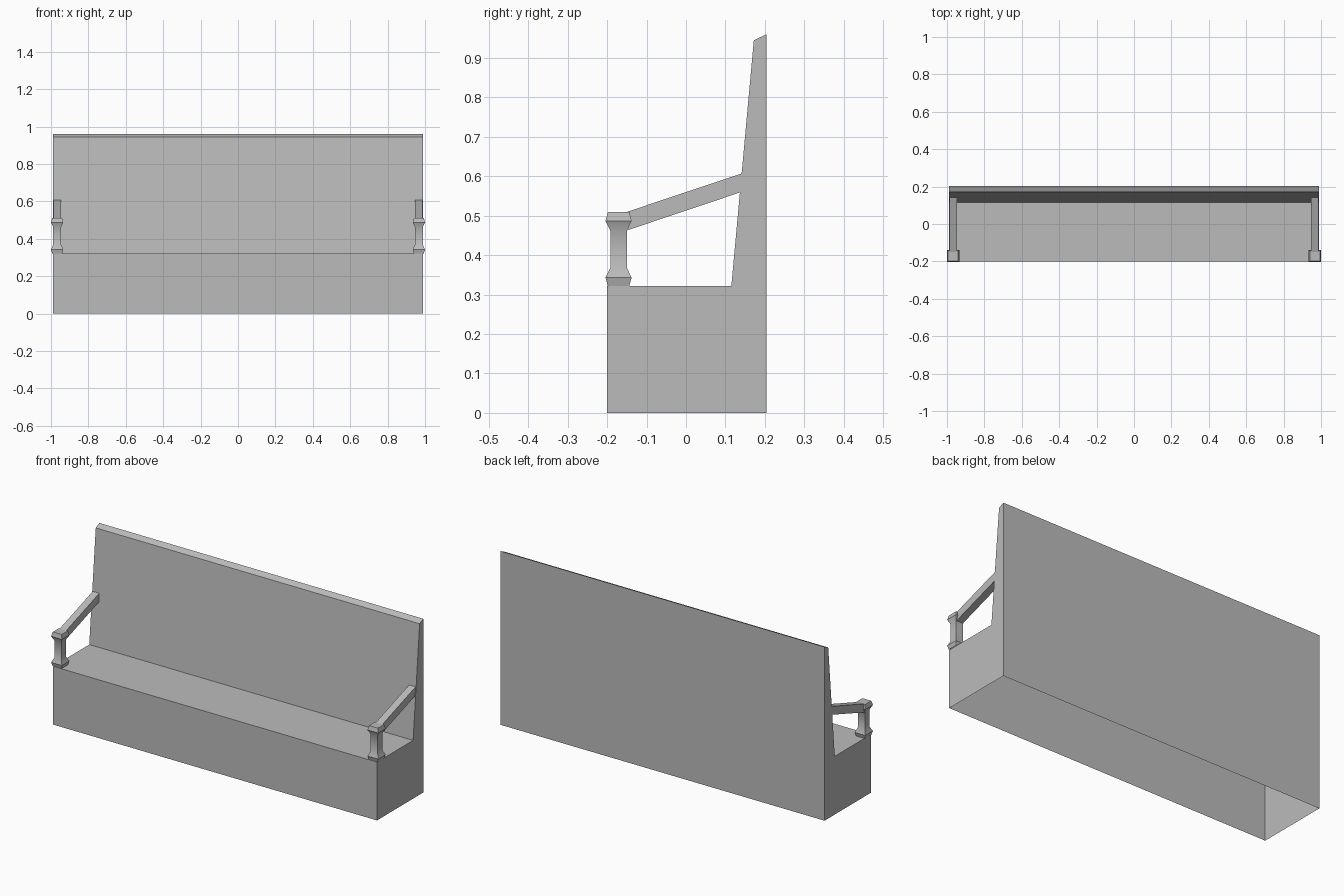
import bpy, bmesh

if "Cube" in bpy.data.objects:
    bpy.data.objects.remove(bpy.data.objects["Cube"])

grey = bpy.data.materials.new("stone grey")
grey.diffuse_color = (0.5, 0.5, 0.5, 1)
grey.use_nodes = True
grey.node_tree.nodes["Principled BSDF"].inputs["Base Color"].default_value = grey.diffuse_color


def make_object(name, bm):
    bmesh.ops.recalc_face_normals(bm, faces=bm.faces)
    mesh = bpy.data.meshes.new(name)
    bm.to_mesh(mesh)
    bm.free()
    mesh.materials.append(grey)
    obj = bpy.data.objects.new(name, mesh)
    bpy.context.collection.objects.link(obj)
    return obj


def extrude_profile(name, profile, x0, x1, open_bottom=False):
    """Extrude a (y, z) outline along x."""
    bm = bmesh.new()
    face = bm.faces.new([bm.verts.new((x0, y, z)) for y, z in profile])
    out = bmesh.ops.extrude_face_region(bm, geom=[face], use_keep_orig=True)
    moved = [v for v in out["geom"] if isinstance(v, bmesh.types.BMVert)]
    bmesh.ops.translate(bm, verts=moved, vec=(x1 - x0, 0, 0))
    bmesh.ops.recalc_face_normals(bm, faces=bm.faces)
    if open_bottom:
        low = [f for f in bm.faces if all(v.co.z < 1e-4 for v in f.verts)]
        bmesh.ops.delete(bm, geom=low, context="FACES")
    return make_object(name, bm)


def square_post(name, cx, cy, rows):
    """Stack square rings given as (half width, z) and cap the top."""
    bm = bmesh.new()
    rings = [[bm.verts.new((cx + sx * h, cy + sy * h, z))
              for sx, sy in ((-1, -1), (1, -1), (1, 1), (-1, 1))]
             for h, z in rows]
    for a, b in zip(rings, rings[1:]):
        for i in range(4):
            j = (i + 1) % 4
            bm.faces.new((a[i], a[j], b[j], b[i]))
    bm.faces.new(rings[-1])
    obj = make_object(name, bm)
    bpy.ops.object.select_all(action="DESELECT")
    obj.select_set(True)
    bpy.context.view_layer.objects.active = obj
    bpy.ops.object.shade_smooth_by_angle(angle=0.52)
    return obj


# Solid seat box and tapered backrest in one hollow body, open underneath
extrude_profile("bench_body",
                [(-0.2, 0), (0.204, 0), (0.204, 0.96), (0.172, 0.945),
                 (0.115, 0.322), (-0.2, 0.322)],
                -0.99, 0.99, open_bottom=True)

# Armrests: flared square post and sloping rail at each end
post_rows = [(0.027, 0.322), (0.033, 0.343), (0.021, 0.368),
             (0.021, 0.462), (0.033, 0.487), (0.027, 0.51)]
rail = [(-0.152, 0.462), (0.137, 0.559), (0.141, 0.607), (-0.152, 0.509)]
for side, sx in (("left", -1), ("right", 1)):
    square_post(f"arm_post_{side}", sx * 0.967, -0.171, post_rows)
    extrude_profile(f"arm_rail_{side}", rail, sx * 0.967 - 0.02, sx * 0.967 + 0.02)
